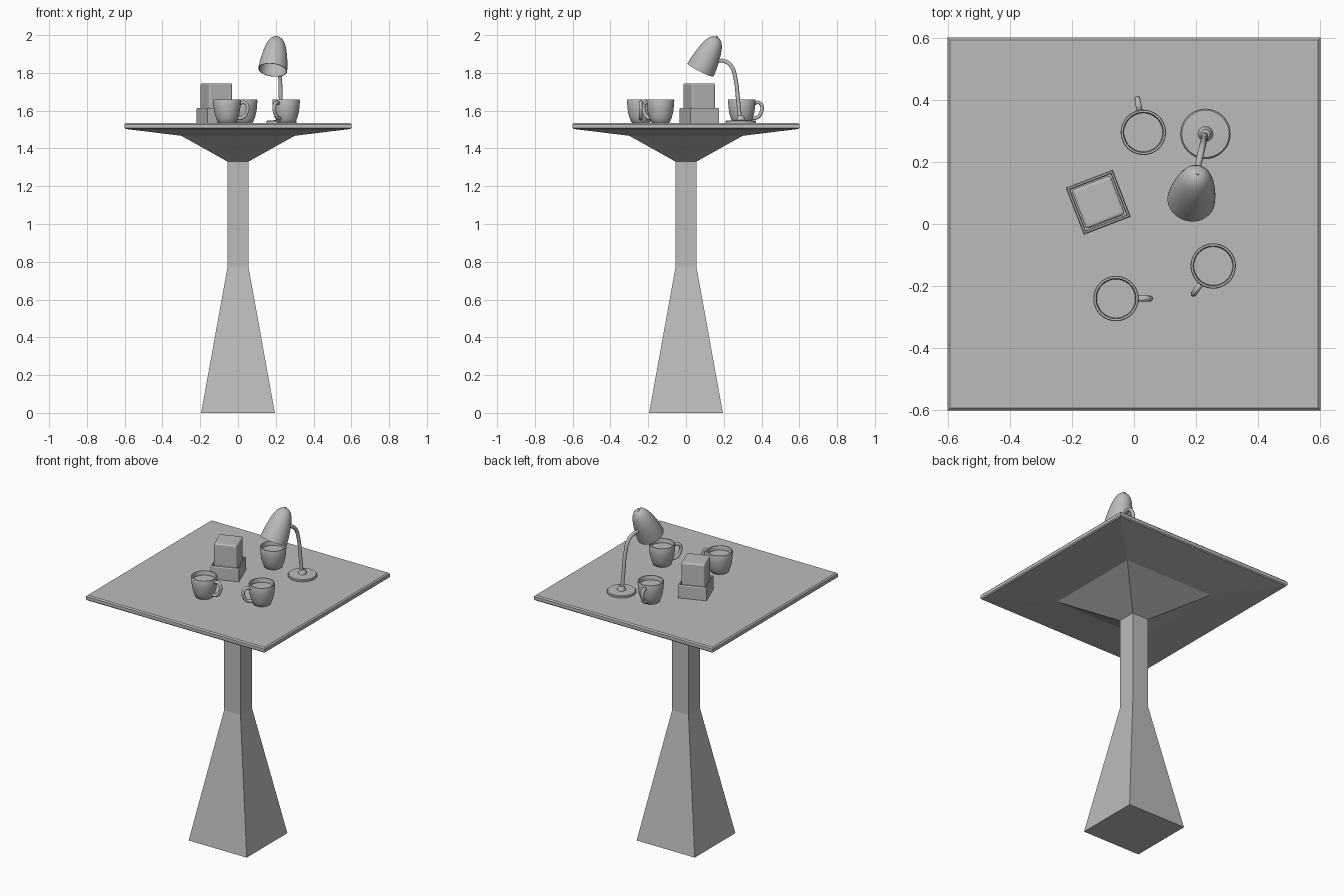
import bpy, bmesh, math
from mathutils import Matrix, Vector

cube = bpy.data.objects.get("Cube")
if cube:
    bpy.data.objects.remove(cube, do_unlink=True)

grey = bpy.data.materials.new("plain grey")
grey.use_nodes = True
grey.diffuse_color = (0.5, 0.5, 0.5, 1)
grey.node_tree.nodes["Principled BSDF"].inputs["Base Color"].default_value = (0.5, 0.5, 0.5, 1)

TOP = 1.535  # height of the table surface


def add_object(name, mesh, smooth):
    mesh.materials.clear()
    mesh.materials.append(grey)
    obj = bpy.data.objects.new(name, mesh)
    bpy.context.collection.objects.link(obj)
    if smooth:
        bpy.ops.object.select_all(action='DESELECT')
        obj.select_set(True)
        bpy.context.view_layer.objects.active = obj
        bpy.ops.object.shade_smooth_by_angle(angle=math.radians(40))
    return obj


def lathe(name, profile, sides=40, smooth=True):
    """Turn a (radius, height) profile about z; four sides give a square section."""
    bm = bmesh.new()
    square = sides == 4
    scale = math.sqrt(2) if square else 1
    start = math.pi / 4 if square else 0
    rings = []
    for r, z in profile:
        if r == 0:
            rings.append([bm.verts.new((0, 0, z))] * sides)
        else:
            angles = [start + math.tau * i / sides for i in range(sides)]
            rings.append([bm.verts.new((r * scale * math.cos(a), r * scale * math.sin(a), z))
                          for a in angles])
    for low, high in zip(rings, rings[1:]):
        for i in range(sides):
            j = (i + 1) % sides
            corners = list(dict.fromkeys([low[i], low[j], high[j], high[i]]))
            bm.faces.new(corners)
    if square:
        bmesh.ops.dissolve_limit(bm, angle_limit=0.01, verts=bm.verts, edges=bm.edges)
    bmesh.ops.recalc_face_normals(bm, faces=bm.faces)
    mesh = bpy.data.meshes.new(name)
    bm.to_mesh(mesh)
    bm.free()
    return add_object(name, mesh, smooth)


def tube(name, points, radius):
    """Round tube along a smooth path, as a mesh."""
    curve = bpy.data.curves.new(name + " path", 'CURVE')
    curve.dimensions = '3D'
    curve.bevel_depth = radius
    curve.bevel_resolution = 3
    curve.use_fill_caps = True
    spline = curve.splines.new('BEZIER')
    spline.bezier_points.add(len(points) - 1)
    for bp, p in zip(spline.bezier_points, points):
        bp.co = p
        bp.handle_left_type = bp.handle_right_type = 'AUTO'
    helper = bpy.data.objects.new(name + " path", curve)
    bpy.context.collection.objects.link(helper)
    graph = bpy.context.evaluated_depsgraph_get()
    mesh = bpy.data.meshes.new_from_object(helper.evaluated_get(graph))
    bpy.data.objects.remove(helper, do_unlink=True)
    return add_object(name, mesh, True)


def place(obj, x, y, z=TOP, turn=0):
    obj.location = (x, y, z)
    obj.rotation_euler.z = math.radians(turn)


# Table: pedestal flaring into the underside of a thin square top
lathe("pedestal", [(0, 0), (0.195, 0), (0.055, 0.775), (0.055, 1.33), (0, 1.33)], 4, False)
lathe("table_top", [(0, 1.33), (0.055, 1.33), (0.3, 1.467), (0.594, 1.503), (0.6, 1.509),
                    (0.6, 1.528), (0.593, TOP), (0, TOP)], 4, False)

# Three filled cups with handles
cup_profile = [(0, 0), (0.044, 0), (0.05, 0.004), (0.058, 0.025), (0.066, 0.05), (0.07, 0.08),
               (0.073, 0.12), (0.071, 0.125), (0.065, 0.125), (0.063, 0.12), (0.062, 0.1), (0, 0.1)]
handle_path = [(0.066, 0, 0.103), (0.092, 0, 0.108), (0.108, 0, 0.09),
               (0.104, 0, 0.055), (0.085, 0, 0.03), (0.055, 0, 0.023)]
cups = [("front", -0.058, -0.24, 0), ("left", 0.255, -0.135, -125), ("back", 0.03, 0.295, 100)]
for label, x, y, turn in cups:
    place(lathe(label + "_cup", cup_profile), x, y, turn=turn)
    place(tube(label + "_cup_handle", handle_path, 0.0095), x, y, turn=turn)

# Tray holding a block with rounded edges
tray = lathe("tray", [(0, 0), (0.081, 0), (0.081, 0.073), (0.078, 0.08), (0.073, 0.08),
                      (0.07, 0.074), (0.07, 0.02), (0, 0.02)], 4, False)
place(tray, -0.115, 0.07, turn=21)
block = lathe("block", [(0, 0), (0.067, 0), (0.067, 0.19), (0, 0.19)], 4, False)
place(block, -0.115, 0.07, TOP + 0.02, 21)
bevel = block.modifiers.new("rounded edges", 'BEVEL')
bevel.width = 0.01
bevel.segments = 3

# Desk lamp: round foot, collar, bent stem
foot = lathe("lamp_foot", [(0, 0), (0.08, 0), (0.08, 0.009), (0.076, 0.013), (0.024, 0.015),
                           (0.02, 0.03), (0.014, 0.04), (0, 0.04)])
place(foot, 0.23, 0.29)
tube("lamp_stem", [(0.23, 0.288, TOP), (0.226, 0.275, 1.66), (0.223, 0.262, 1.77),
                   (0.218, 0.24, 1.835), (0.21, 0.205, 1.862), (0.2, 0.16, 1.863)], 0.0105)

# Tilted hollow lamp shade with a small stud at its crown
outer = [(0.077, 0), (0.074, 0.04), (0.068, 0.08), (0.06, 0.12), (0.049, 0.155),
         (0.035, 0.18), (0.02, 0.192), (0, 0.197)]
inner = [(max(r - 0.004, 0), z if z < 0.01 else z - 0.005) for r, z in outer]
shade = lathe("lamp_shade", inner[::-1] + outer)
stud = lathe("lamp_stud", [(0, 0.19), (0.007, 0.19), (0.007, 0.198), (0.004, 0.2), (0, 0.2)], 16)
axis = Vector((0.022, 0.088, 0.175))
tilt = axis.to_track_quat('Z', 'Y').to_matrix().to_4x4()
for part in (shade, stud):
    part.matrix_world = Matrix.Translation((0.184, 0.077, 1.815)) @ tilt
